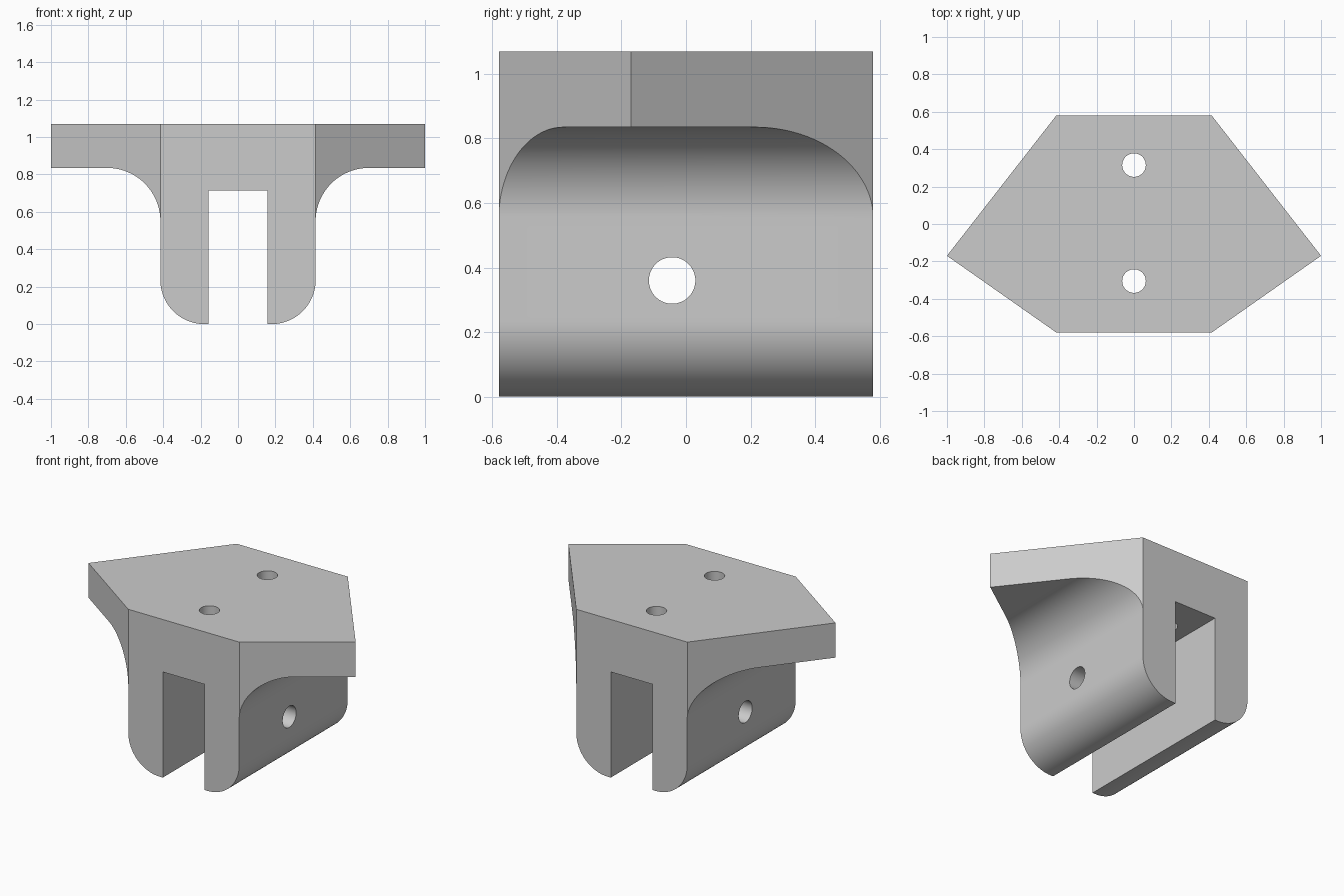
import bpy, bmesh, math
from mathutils import Matrix

if "Cube" in bpy.data.objects:
    bpy.data.objects.remove(bpy.data.objects["Cube"], do_unlink=True)

TOP, PLATE_Z, SLOT_Z = 1.07, 0.835, 0.715
LEG_X, SLOT_X, DEPTH = 0.415, 0.157, 0.58
FILLET, ROUND = 0.285, 0.235

grey = bpy.data.materials.new("light_grey")
grey.use_nodes = True
colour = (0.6, 0.6, 0.6, 1)
grey.diffuse_color = colour
grey.node_tree.nodes["Principled BSDF"].inputs["Base Color"].default_value = colour


def add_object(name, bm):
    bmesh.ops.recalc_face_normals(bm, faces=bm.faces)
    mesh = bpy.data.meshes.new(name)
    bm.to_mesh(mesh)
    bm.free()
    mesh.materials.append(grey)
    obj = bpy.data.objects.new(name, mesh)
    bpy.context.collection.objects.link(obj)
    return obj


def prism(name, points, offset):
    bm = bmesh.new()
    face = bm.faces.new([bm.verts.new(p) for p in points])
    new = bmesh.ops.extrude_face_region(bm, geom=[face])["geom"]
    bmesh.ops.translate(bm, vec=offset, verts=[v for v in new if isinstance(v, bmesh.types.BMVert)])
    return add_object(name, bm)


def cylinder(name, radius, length, place):
    bm = bmesh.new()
    bmesh.ops.create_cone(bm, cap_ends=True, segments=64, radius1=radius,
                          radius2=radius, depth=length, matrix=place)
    return add_object(name, bm)


def arc(cx, cz, radius, start, end, steps=24):
    angles = [math.radians(start + (end - start) * i / steps) for i in range(steps + 1)]
    return [(cx + radius * math.cos(a), cz + radius * math.sin(a)) for a in angles]


# Bracket: front section with rounded feet and filleted plate, run along y
half = [(SLOT_X, SLOT_Z), (SLOT_X, 0)]
half += arc(LEG_X - ROUND, ROUND, ROUND, -90, 0)
half += arc(LEG_X + FILLET, PLATE_Z - FILLET, FILLET, 180, 90)
half += [(1.2, PLATE_Z), (1.2, TOP)]
section = half + [(-x, z) for x, z in reversed(half)]
bracket = prism("bracket", [(x, -0.8, z) for x, z in section], (0, 1.6, 0))

# Six-sided outline that trims the section in plan
right = [(LEG_X + 0.0005, -DEPTH), (1, -0.17), (LEG_X + 0.0005, DEPTH)]
outline = right + [(-x, y) for x, y in reversed(right)]
trim = prism("outline_trim", [(x, y, -0.5) for x, y in outline], (0, 0, 2))

# Bolt holes through the plate and one cross hole through both legs
cutters = [cylinder("bolt_hole_cutter", 0.063, 1, Matrix.Translation((0, y, 1)))
           for y in (-0.305, 0.315)]
cutters.append(cylinder("cross_hole_cutter", 0.072, 2,
                        Matrix.Translation((0, -0.043, 0.36)) @ Matrix.Rotation(math.pi / 2, 4, 'Y')))

for helper, operation in [(trim, 'INTERSECT')] + [(c, 'DIFFERENCE') for c in cutters]:
    mod = bracket.modifiers.new(helper.name, 'BOOLEAN')
    mod.operation, mod.object, mod.solver = operation, helper, 'EXACT'

# Bake the cuts, remove the helpers and shade the curves
bpy.context.view_layer.objects.active = bracket
bpy.ops.object.select_all(action='DESELECT')
bracket.select_set(True)
for mod in list(bracket.modifiers):
    bpy.ops.object.modifier_apply(modifier=mod.name)
for helper in [trim] + cutters:
    bpy.data.objects.remove(helper, do_unlink=True)
bpy.ops.object.shade_smooth_by_angle(angle=math.radians(25))
